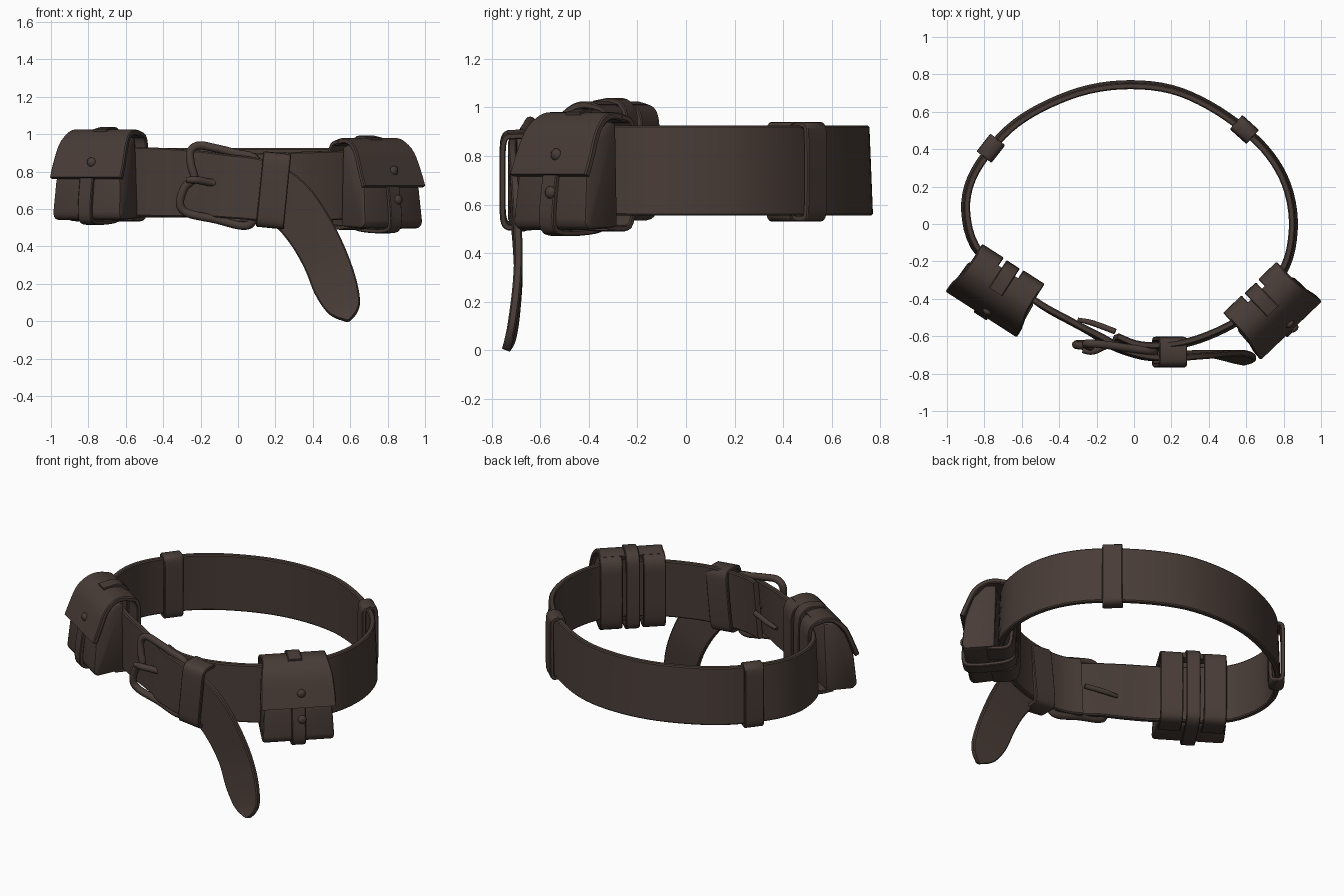
import bpy, bmesh, math
from mathutils import Vector, Matrix

if "Cube" in bpy.data.objects:
    bpy.data.objects.remove(bpy.data.objects["Cube"])

leather = bpy.data.materials.new("dark_brown_leather")
leather.diffuse_color = (0.065, 0.045, 0.037, 1)
leather.use_nodes = True
leather.node_tree.nodes["Principled BSDF"].inputs["Base Color"].default_value = leather.diffuse_color


def finish(name, bm, matrix=None, angle=40):
    if matrix:
        bm.transform(matrix)
    bmesh.ops.recalc_face_normals(bm, faces=bm.faces)
    me = bpy.data.meshes.new(name)
    bm.to_mesh(me)
    bm.free()
    me.materials.append(leather)
    me.shade_smooth()
    me.set_sharp_from_angle(angle=math.radians(angle))
    ob = bpy.data.objects.new(name, me)
    bpy.context.collection.objects.link(ob)
    return ob


def spline(pts, steps, closed):
    """Catmull-Rom through (x, y, z, half width) points."""
    P = [Vector(p) for p in pts]
    n = len(P)
    out = []
    for i in range(n if closed else n - 1):
        if closed:
            a, b, c, d = (P[(i + k) % n] for k in (-1, 0, 1, 2))
        else:
            a, b, c, d = (P[min(max(i + k, 0), n - 1)] for k in (-1, 0, 1, 2))
        for s in range(steps):
            t = s / steps
            out.append(0.5 * (2 * b + (c - a) * t + (2 * a - 5 * b + 4 * c - d) * t * t
                              + (3 * b - a - 3 * c + d) * t ** 3))
    if not closed:
        out.append(P[-1])
    return out


def flat(th):
    """Strap cross-section with softened edges."""
    def sec(h):
        e = min(th * 0.2, h * 0.5)
        q = [(h, th * .32), (h - e, th * .5), (0, th * .5), (-h + e, th * .5), (-h, th * .32)]
        return q + [(a, -b) for a, b in reversed(q)]
    return sec


def rod(h):
    return [(h * math.cos(k * math.pi / 5), h * math.sin(k * math.pi / 5)) for k in range(10)]


def sweep(name, pts, sec, normal, steps=5, closed=False, lean=0, matrix=None):
    path = spline(pts, steps, closed)
    bm = bmesh.new()
    rings = []
    n = len(path)
    for i, p in enumerate(path):
        if closed:
            t = path[(i + 1) % n] - path[i - 1]
        else:
            t = path[min(i + 1, n - 1)] - path[max(i - 1, 0)]
        t = t.xyz.normalized()
        u = t.cross(normal(p.xyz)).normalized()
        w = u.cross(t)
        u = u - w * lean
        rings.append([bm.verts.new(p.xyz + u * a + w * b) for a, b in sec(p.w)])
    m = len(rings[0])
    for i in range(n if closed else n - 1):
        r, q = rings[i], rings[(i + 1) % n]
        for k in range(m):
            bm.faces.new((r[k], r[(k + 1) % m], q[(k + 1) % m], q[k]))
    if not closed:
        bm.faces.new(rings[0])
        bm.faces.new(rings[-1])
    return finish(name, bm, matrix)


def front(p):
    return Vector((0, -1, 0))


def radial(p):
    return Vector((p.x, p.y, 0))


# main belt ring, from the left pouch round the back to the buckle
ring = [(-.69, -.29), (-.85, -.12), (-.90, .07), (-.87, .24), (-.765, .405), (-.63, .54),
        (-.45, .645), (-.24, .72), (-.02, .745), (.2, .72), (.4, .635), (.59, .505), (.725, .37),
        (.815, .21), (.852, .02), (.827, -.18), (.74, -.34), (.62, -.47), (.48, -.56), (.3, -.63),
        (.13, -.655), (0, -.645), (-.1, -.605)]
zs = [.74] * 17 + [.73, .725, .72, .715, .715, .72]
sweep("belt_ring", [(x, y, z, .185) for (x, y), z in zip(ring, zs)], flat(.034), radial, 4, lean=.04)

# overlapping end with the hanging tongue
sweep("belt_tongue", [
    (-.69, -.29, .745, .185), (-.5, -.43, .745, .185), (-.33, -.525, .74, .182),
    (-.2, -.595, .735, .175), (-.07, -.67, .722, .17), (.06, -.708, .71, .168),
    (.17, -.715, .685, .16), (.285, -.705, .615, .14), (.385, -.695, .485, .128),
    (.465, -.69, .335, .122), (.52, -.70, .19, .118), (.563, -.715, .085, .095),
    (.58, -.728, .035, .06), (.588, -.74, .003, .012)], flat(.035), front, 5)


# belt keepers
def keeper(name, loc, turn, tilt, d, h, w):
    pts = []
    for k in range(24):
        a = 2 * math.pi * k / 24
        c, s = math.cos(a), math.sin(a)
        pts.append((0, d * math.copysign(abs(c) ** .3, c), h * math.copysign(abs(s) ** .3, s), w))
    mat = Matrix.Translation(loc) @ Matrix.Rotation(turn, 4, 'Z') @ Matrix.Rotation(tilt, 4, 'Y')
    sweep(name, pts, flat(.025), lambda p: p, 1, True, matrix=mat)


keeper("front_keeper", (.19, -.685, .70), 0, .1, .07, .19, .075)
keeper("right_keeper", (.59, .505, .735), math.radians(-42), 0, .038, .193, .06)
keeper("left_keeper", (-.765, .405, .735), math.radians(52), 0, .038, .193, .06)

# buckle frame and prong
sweep("buckle_frame", [(x, y, z, .022) for x, y, z in [
    (.1, -.68, .86), (-.02, -.665, .90), (-.12, -.65, .925), (-.21, -.64, .94), (-.255, -.64, .905),
    (-.25, -.65, .83), (-.235, -.655, .765), (-.285, -.65, .715), (-.31, -.645, .63),
    (-.27, -.64, .578), (-.12, -.65, .545), (.03, -.67, .51), (.085, -.68, .55), (.1, -.68, .7)]],
    rod, front, 5, True)
sweep("buckle_prong", [(-.275, -.675, .755, .016), (-.22, -.68, .755, .02), (-.15, -.65, .742, .02),
                       (-.08, -.64, .735, .018)], rod, front, 4)
sweep("prong_end", [(-.3, -.512, .69, .012), (-.22, -.53, .70, .016), (-.1, -.575, .715, .016)],
      rod, front, 3)


# pouches, built facing -y and then turned into place
def pouch(side, loc, n, low_button):
    mat = Matrix.Translation(loc) @ Matrix.Rotation(math.atan2(n[0], -n[1]), 4, 'Z')
    around = lambda p: Vector((0, p.y + .06, p.z))

    # body, wider towards the bottom
    prof = [(-.03, -.225), (-.205, -.235), (-.228, -.205), (-.21, -.02), (-.165, .12), (-.09, .21),
            (-.02, .21)]
    bm = bmesh.new()
    f = bm.faces.new([bm.verts.new((-.19, y, z)) for y, z in prof])
    ext = bmesh.ops.extrude_face_region(bm, geom=[f])["geom"]
    bmesh.ops.translate(bm, verts=[v for v in ext if isinstance(v, bmesh.types.BMVert)],
                        vec=(.38, 0, 0))
    for v in bm.verts:
        v.co.x *= 1.07 - .25 * v.co.z - .25 * (v.co.y + .15)
    bmesh.ops.bevel(bm, geom=bm.edges[:], offset=.018, segments=2, affect='EDGES', profile=.5)
    finish(side + "_pouch_body", bm, mat)

    # flap
    sweep(side + "_pouch_flap", [(0, .03, .222, .195), (0, -.03, .235, .195), (0, -.09, .222, .2),
          (0, -.15, .165, .215), (0, -.195, .06, .225), (0, -.222, -.01, .226)],
          flat(.03), around, 4, matrix=mat)

    # belt loops behind, and the closing strap round the middle
    for x, tag in ((-.13, "a"), (.13, "b")):
        sweep(side + "_pouch_loop_" + tag, [(x, y, z, .068) for y, z in [
            (0, .23), (.05, .215), (.07, .17), (.072, .1), (.072, -.1), (.06, -.2), (.02, -.228),
            (-.08, -.225)]],
            flat(.024), around, 3, matrix=mat)
    sweep(side + "_pouch_strap", [(0, y, z, .042) for y, z in [
        (-.09, .24), (0, .252), (.05, .225), (.068, .15), (.068, -.15), (.05, -.22),
        (-.03, -.242), (-.19, -.246), (-.233, -.21), (-.228, -.1), (-.212, 0)]],
        flat(.024), around, 3, matrix=mat)

    # studs
    studs = [(-.205, .075)] + ([(-.238, -.08)] if low_button else [])
    for i, (y, z) in enumerate(studs):
        bm = bmesh.new()
        bmesh.ops.create_uvsphere(bm, u_segments=12, v_segments=8, radius=.026)
        bm.transform(Matrix.Translation((.02, y, z)) @ Matrix.Diagonal((1, .7, 1, 1)))
        finish(f"{side}_pouch_stud_{i}", bm, mat)


pouch("left", (-.69, -.285, .775), (-.54, -.84), False)
pouch("right", (.678, -.40, .73), (.69, -.72), True)
